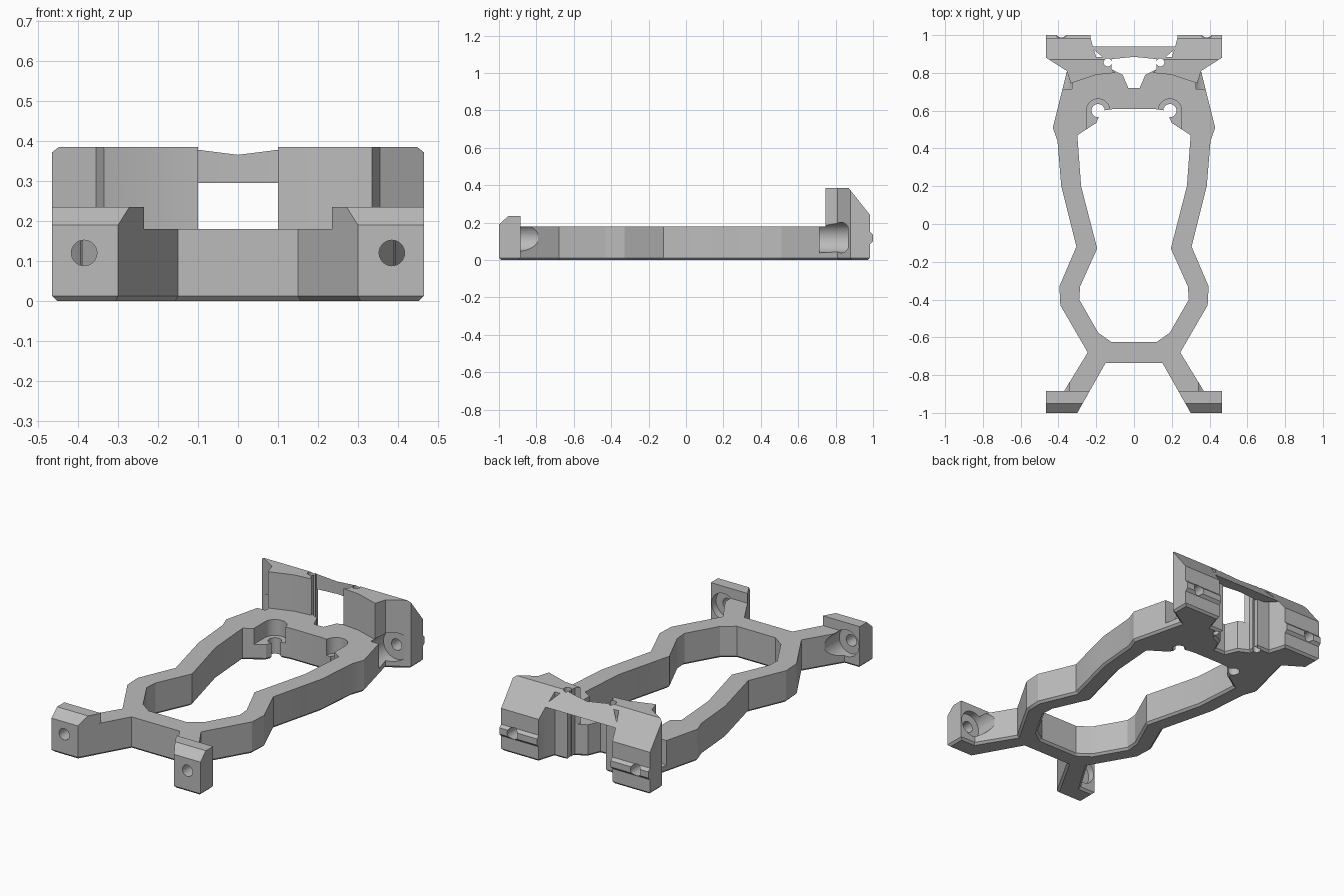
import bpy, bmesh
from mathutils import Matrix

if "Cube" in bpy.data.objects:
    bpy.data.objects.remove(bpy.data.objects["Cube"])

grey = bpy.data.materials.new("plain grey")
grey.use_nodes = True
COLOUR = (0.5, 0.5, 0.5, 1)
grey.diffuse_color = COLOUR
grey.node_tree.nodes["Principled BSDF"].inputs["Base Color"].default_value = COLOUR


def finish(name, bm):
    bmesh.ops.recalc_face_normals(bm, faces=bm.faces[:])
    mesh = bpy.data.meshes.new(name)
    bm.to_mesh(mesh)
    bm.free()
    mesh.materials.append(grey)
    obj = bpy.data.objects.new(name, mesh)
    bpy.context.collection.objects.link(obj)
    return obj


def plan_prism(name, half, low, high, chamfer=0):
    """Plan outline mirrored across x = 0 and raised from low to high."""
    bm = bmesh.new()
    for side in (1, -1):
        bm.faces.new([bm.verts.new((side * x, y, low)) for x, y in half])
    bmesh.ops.remove_doubles(bm, verts=bm.verts[:], dist=1e-5)
    bmesh.ops.recalc_face_normals(bm, faces=bm.faces[:])
    raised = bmesh.ops.extrude_face_region(bm, geom=bm.faces[:])["geom"]
    for v in raised:
        if isinstance(v, bmesh.types.BMVert):
            v.co.z = high
    bmesh.ops.recalc_face_normals(bm, faces=bm.faces[:])
    if chamfer:
        rim = [e for e in bm.edges if all(abs(v.co.z - low) < 1e-5 for v in e.verts)
               and any(abs(f.normal.z) < 0.5 for f in e.link_faces)]
        bmesh.ops.bevel(bm, geom=rim, offset=chamfer, offset_type='OFFSET',
                        segments=1, affect='EDGES', clamp_overlap=True)
    return finish(name, bm)


def side_prism(name, profile, x0, x1, mirrored=False):
    """Side profile (y, z) swept along x."""
    bm = bmesh.new()
    for side in ((1, -1) if mirrored else (1,)):
        face = bm.faces.new([bm.verts.new((side * x0, y, z)) for y, z in profile])
        new = bmesh.ops.extrude_face_region(bm, geom=[face])["geom"]
        for v in new:
            if isinstance(v, bmesh.types.BMVert):
                v.co.x = side * x1
    return finish(name, bm)


def hole_pair(name, x, start, end, radius, z=None, y=None):
    """Two mirrored cylinders, along y if z is given, else along z."""
    bm = bmesh.new()
    mid = (start + end) / 2
    for side in (1, -1):
        if z is not None:
            place = Matrix.Translation((side * x, mid, z)) @ Matrix.Rotation(1.570796, 4, 'X')
        else:
            place = Matrix.Translation((side * x, y, mid))
        bmesh.ops.create_cone(bm, cap_ends=True, segments=32, radius1=radius,
                              radius2=radius, depth=end - start, matrix=place)
    return finish(name, bm)


def combine(target, other, operation):
    mod = target.modifiers.new(operation.lower(), 'BOOLEAN')
    mod.operation, mod.object, mod.solver = operation, other, 'EXACT'
    bpy.context.view_layer.objects.active = target
    bpy.ops.object.modifier_apply(modifier=mod.name)
    bpy.data.objects.remove(other)


# Outlines, shared by the low frame and the taller end blocks
foot = [(0.3, -1), (0.465, -1), (0.465, -0.885), (0.235, -0.885)]
rear_outer = [(0.355, 0.81), (0.465, 0.88), (0.465, 0.985), (0.23, 0.985)]
rear_inner = [(0.22, 0.945), (0.2, 0.885), (0.12, 0.885), (0.12, 0.82)]
outer = ([(0, -0.735), (0.15, -0.735)] + foot[:3]
         + [(0.37, -0.885), (0.245, -0.68), (0.39, -0.43), (0.395, -0.33),
            (0.305, -0.12), (0.385, 0.2), (0.405, 0.44), (0.43, 0.51), (0.37, 0.75)]
         + rear_outer + rear_inner
         + [(0.06, 0.79), (0.03, 0.72), (0, 0.72)])
inner = [(0, 0.61), (0.1, 0.61), (0.17, 0.6), (0.2, 0.535), (0.3, 0.47),
         (0.28, 0.2), (0.195, -0.13), (0.285, -0.33), (0.29, -0.4),
         (0.19, -0.575), (0.12, -0.625), (0, -0.625)]
frame = plan_prism("frame", outer + inner, 0, 0.18, 0.012)

# Taller mounting feet, rear blocks, crossbar and rear ribs
combine(frame, plan_prism("front_feet", foot, 0.1, 0.235), 'UNION')
rear = [(0.2, 0.79), (0.335, 0.745)] + rear_outer + rear_inner + [(0.1, 0.80)]
combine(frame, plan_prism("rear_blocks", rear, 0.1, 0.385), 'UNION')
bar = [(0, 0.885), (0.15, 0.87), (0.24, 0.945), (0, 0.945)]
combine(frame, plan_prism("crossbar", bar, 0.295, 0.385), 'UNION')
rib = [(0.97, 0.085), (0.985, 0.085), (1, 0.1), (1, 0.135), (0.985, 0.15), (0.97, 0.15)]
combine(frame, side_prism("rear_ribs", rib, 0.23, 0.465, True), 'UNION')

# Sloped faces on the feet and the rear blocks
for slope in ([(-1.05, 0.145), (-0.9, 0.28), (-1.05, 0.28)],
              [(0.83, 0.435), (1.04, 0.17), (1.04, 0.435)],
              [(0.7, 0.24), (0.763, 0.435), (0.7, 0.435)]):
    combine(frame, side_prism("slope_cutter", slope, -0.6, 0.6), 'DIFFERENCE')

# Horizontal screw holes with round pockets for the heads
for name, start, end, radius in (("front_holes", -1.1, -0.8, 0.032),
                                 ("front_pockets", -0.925, -0.79, 0.075),
                                 ("rear_holes", 0.8, 1.1, 0.032),
                                 ("rear_pockets", 0.715, 0.865, 0.082)):
    combine(frame, hole_pair(name, 0.385, start, end, radius, z=0.12), 'DIFFERENCE')

# Upright holes and the open pockets inside the ring
combine(frame, hole_pair("post_holes", 0.14, -0.1, 0.5, 0.021, y=0.855), 'DIFFERENCE')
combine(frame, hole_pair("ring_holes", 0.19, -0.1, 0.3, 0.035, y=0.6), 'DIFFERENCE')
combine(frame, hole_pair("ring_pockets", 0.19, 0.09, 0.3, 0.062, y=0.6), 'DIFFERENCE')
slot = [(0.128, 0.45), (0.252, 0.45), (0.252, 0.6), (0.128, 0.6)]
combine(frame, plan_prism("ring_slots", slot, 0.09, 0.3), 'DIFFERENCE')

# Smooth round walls, crisp edges
bpy.ops.object.select_all(action='DESELECT')
frame.select_set(True)
bpy.context.view_layer.objects.active = frame
bpy.ops.object.shade_smooth_by_angle(angle=0.35)
